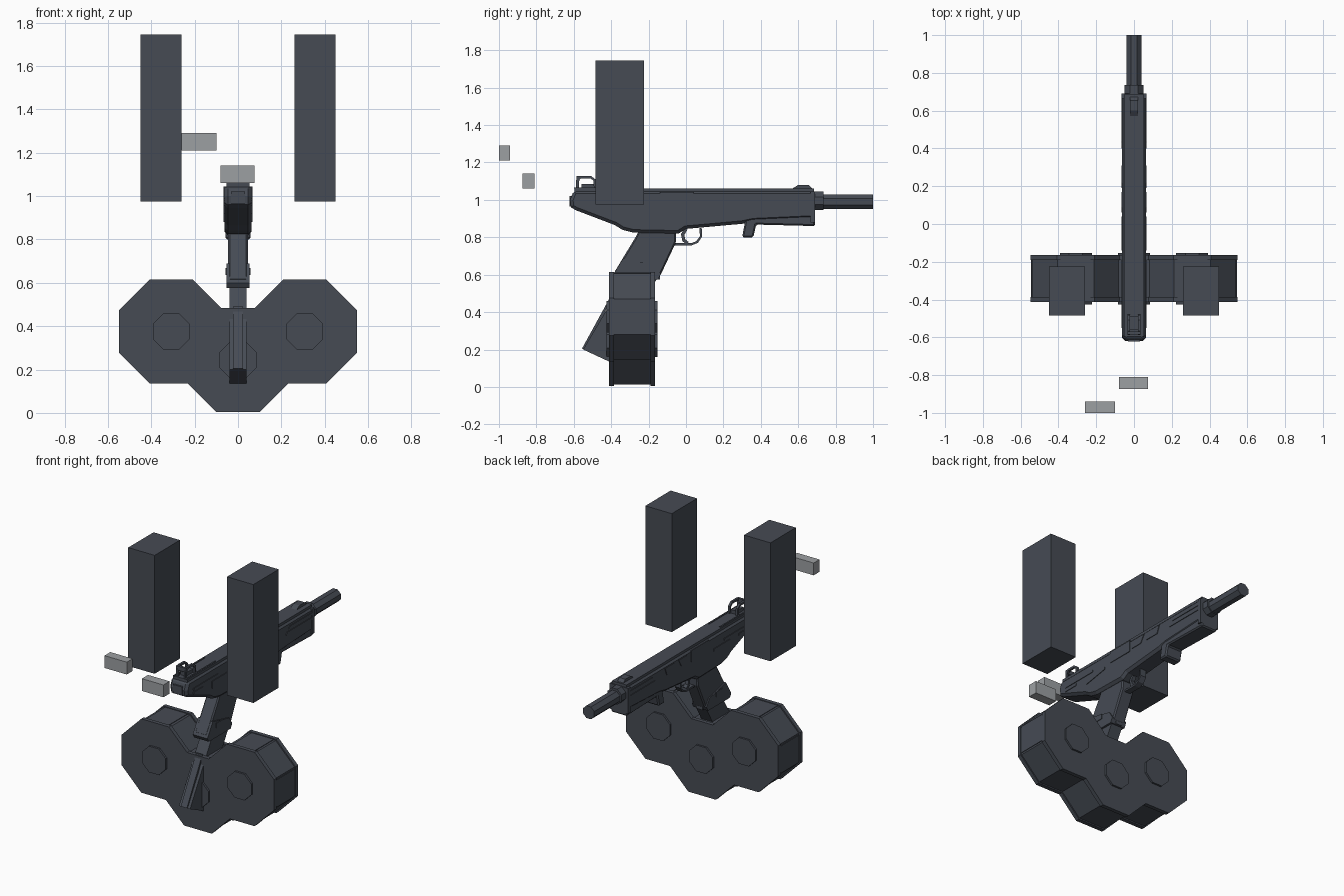
import bpy, bmesh, math
from mathutils import Vector

if "Cube" in bpy.data.objects:
    bpy.data.objects.remove(bpy.data.objects["Cube"])


def material(name, rgb):
    m = bpy.data.materials.new(name)
    m.diffuse_color = (*rgb, 1)
    m.use_nodes = True
    m.node_tree.nodes["Principled BSDF"].inputs["Base Color"].default_value = m.diffuse_color
    return m


DARK = material("gunmetal", (0.061, 0.070, 0.088))
GREY = material("light grey", (0.335, 0.350, 0.365))


def finish(name, bm, mat=DARK, bevel=0):
    bmesh.ops.recalc_face_normals(bm, faces=bm.faces)
    me = bpy.data.meshes.new(name)
    bm.to_mesh(me)
    bm.free()
    me.materials.append(mat)
    ob = bpy.data.objects.new(name, me)
    bpy.context.collection.objects.link(ob)
    if bevel:
        mod = ob.modifiers.new("chamfer", 'BEVEL')
        mod.width = bevel
        mod.segments = 1
        mod.limit_method = 'ANGLE'
        mod.angle_limit = math.radians(60)
    return ob


def extrude(name, points, vec, mat=DARK, bevel=0):
    """Closed outline pushed along a vector."""
    bm = bmesh.new()
    f = bm.faces.new([bm.verts.new(p) for p in points])
    r = bmesh.ops.extrude_face_region(bm, geom=[f])
    bmesh.ops.translate(bm, vec=vec, verts=[v for v in r["geom"] if isinstance(v, bmesh.types.BMVert)])
    return finish(name, bm, mat, bevel)


def side(name, yz, x0, x1, bevel=0):
    """Side profile (y, z) from x0 to x1."""
    return extrude(name, [(x0, y, z) for y, z in yz], (x1 - x0, 0, 0), DARK, bevel)


def box(name, x0, x1, y0, y1, z0, z1, mat=DARK, bevel=0):
    return extrude(name, [(x0, y0, z0), (x0, y1, z0), (x0, y1, z1), (x0, y0, z1)],
                   (x1 - x0, 0, 0), mat, bevel)


def octagon(name, x, z, apothem, y0, y1, n=8):
    r = apothem / math.cos(math.pi / n)
    pts = [(x + r * math.cos((i + .5) * 2 * math.pi / n), y0,
            z + r * math.sin((i + .5) * 2 * math.pi / n)) for i in range(n)]
    return extrude(name, pts, (0, y1 - y0, 0))


def strip(name, path, t, x0, x1):
    """Bent flat bar following a (y, z) path."""
    inner, outer = [], []
    for i, p in enumerate(path):
        a, b = Vector(path[max(i - 1, 0)]), Vector(path[min(i + 1, len(path) - 1)])
        d = (b - a).normalized() * t / 2
        n = Vector((-d.y, d.x))
        outer.append(tuple(Vector(p) + n))
        inner.append(tuple(Vector(p) - n))
    return side(name, outer + inner[::-1], x0, x1)


# Floating arm blocks
for s, tag in ((-1, "left"), (1, "right")):
    box(tag + "_arm", min(s * .26, s * .45), max(s * .26, s * .45), -.485, -.225, .975, 1.745)

# Small floating grey blocks
box("upper_grey_block", -.26, -.10, -1.0, -.94, 1.21, 1.29, GREY)
box("lower_grey_block", -.08, .075, -.873, -.81, 1.06, 1.14, GREY)

# Magazine drums: body, two rims, hub
for tag, x, z in (("left", -.308, .375), ("right", .308, .375), ("lower", 0, .244)):
    octagon(tag + "_drum", x, z, .232, -.395, -.185)
    octagon(tag + "_drum_rear_rim", x, z, .24, -.412, -.386)
    octagon(tag + "_drum_front_rim", x, z, .24, -.191, -.165)
    octagon(tag + "_drum_hub", x, z, .085, -.425, -.153)
# Panel ridges round the outer drums
for s in (-1, 1):
    box("drum_outer_ridge", s * .536, s * .544, -.386, -.191, .29, .46)
    box("drum_top_ridge", s * .31 - .08, s * .31 + .08, -.386, -.191, .602, .611)

# Stick magazine and its floor plate
side("stick_magazine", [(-.12, .64), (-.29, .64), (-.55, .20), (-.41, .135)], -.04, .04)
side("magazine_back_rib", [(-.39, .49), (-.40, .49), (-.556, .205), (-.53, .195)], -.022, .022)

# Receiver
side("receiver", [(-.60, 1.05), (-.62, 1.0), (-.615, .96), (-.59, .945), (-.38, .865),
                  (-.34, .84), (-.28, .825), (-.04, .82), (.0, .845), (.30, .872),
                  (.36, .885), (.69, .90), (.69, 1.05)], -.063, .063, .016)
box("top_cover", -.052, .052, -.595, .685, 1.04, 1.062)
box("end_plate", -.033, .033, -.623, -.60, .965, 1.02)
for s in (-1, 1):
    box("rear_top_rail", s * .036, s * .045, -.60, -.29, 1.06, 1.066)

# Hand guard with short stop
side("hand_guard", [(.38, 1.0), (.33, .96), (.30, .80), (.36, .80), (.375, .868),
                    (.69, .86), (.69, .94), (.60, 1.0)], -.058, .058, .008)
box("hand_guard_lip", -.067, .067, .665, .69, .88, 1.045)

# Grip and magazine well
side("grip", [(-.24, .86), (-.27, .80), (-.385, .61), (-.16, .58), (-.135, .60),
              (-.055, .77), (-.05, .86)], -.045, .045, .008)
side("magazine_well", [(-.335, .69), (-.39, .60), (-.375, .575), (-.15, .575), (-.135, .605),
                       (-.165, .65)], -.053, .053)
box("magazine_catch", -.022, .022, -.17, -.14, .575, .61)

# Trigger and guard
strip("trigger_guard", [(-.08, .763), (.03, .763), (.06, .775), (.08, .805), (.078, .85)], .012, -.02, .02)
strip("trigger", [(.0, .845), (-.018, .815), (-.012, .785), (.008, .768)], .018, -.012, .012)

# Barrel and collar
octagon("barrel", 0, .99, .04, .68, 1.0)
octagon("barrel_collar", 0, .995, .05, .68, .735)

# Sights
for s in (-1, 1):
    strip("rear_sight_hoop", [(-.58, 1.05), (-.58, 1.105), (-.565, 1.122), (-.51, 1.122), (-.488, 1.105),
                              (-.485, 1.05)], .014, s * .028 - .007, s * .028 + .007)
box("rear_sight_bar", -.035, .035, -.585, -.57, 1.10, 1.127)
box("rear_sight_base", -.02, .02, -.56, -.49, 1.055, 1.085)
side("front_sight", [(.56, 1.055), (.60, 1.08), (.655, 1.08), (.68, 1.055)], -.022, .022)

# Raised side details, mirrored
panels = {
    "ejection_panel": [(-.14, .97), (.04, .97), (.04, 1.043), (-.14, 1.043)],
    "rear_vent": [(.06, .98), (.14, .98), (.17, 1.03), (.09, 1.03)],
    "front_vent": [(.19, .98), (.29, .98), (.31, 1.03), (.22, 1.03)],
    "upper_slot": [(.43, 1.005), (.67, 1.005), (.67, 1.02), (.44, 1.02)],
    "lower_slot": [(.40, .975), (.67, .975), (.67, .99), (.41, .99)],
    "stock_upper_slot": [(-.55, .98), (-.30, .98), (-.30, .992), (-.55, .992)],
    "stock_lower_slot": [(-.55, .955), (-.45, .955), (-.45, .967), (-.55, .967)],
    "rear_step": [(-.36, .92), (-.19, .95), (-.19, .965), (-.36, .965)],
}
for name, yz in panels.items():
    for s in (-1, 1):
        side(name, yz, s * .062, s * .067)
for s in (-1, 1):
    side("grip_emblem_plate", [(-.30, .635), (-.23, .635), (-.23, .668), (-.30, .668)], s * .052, s * .057)
